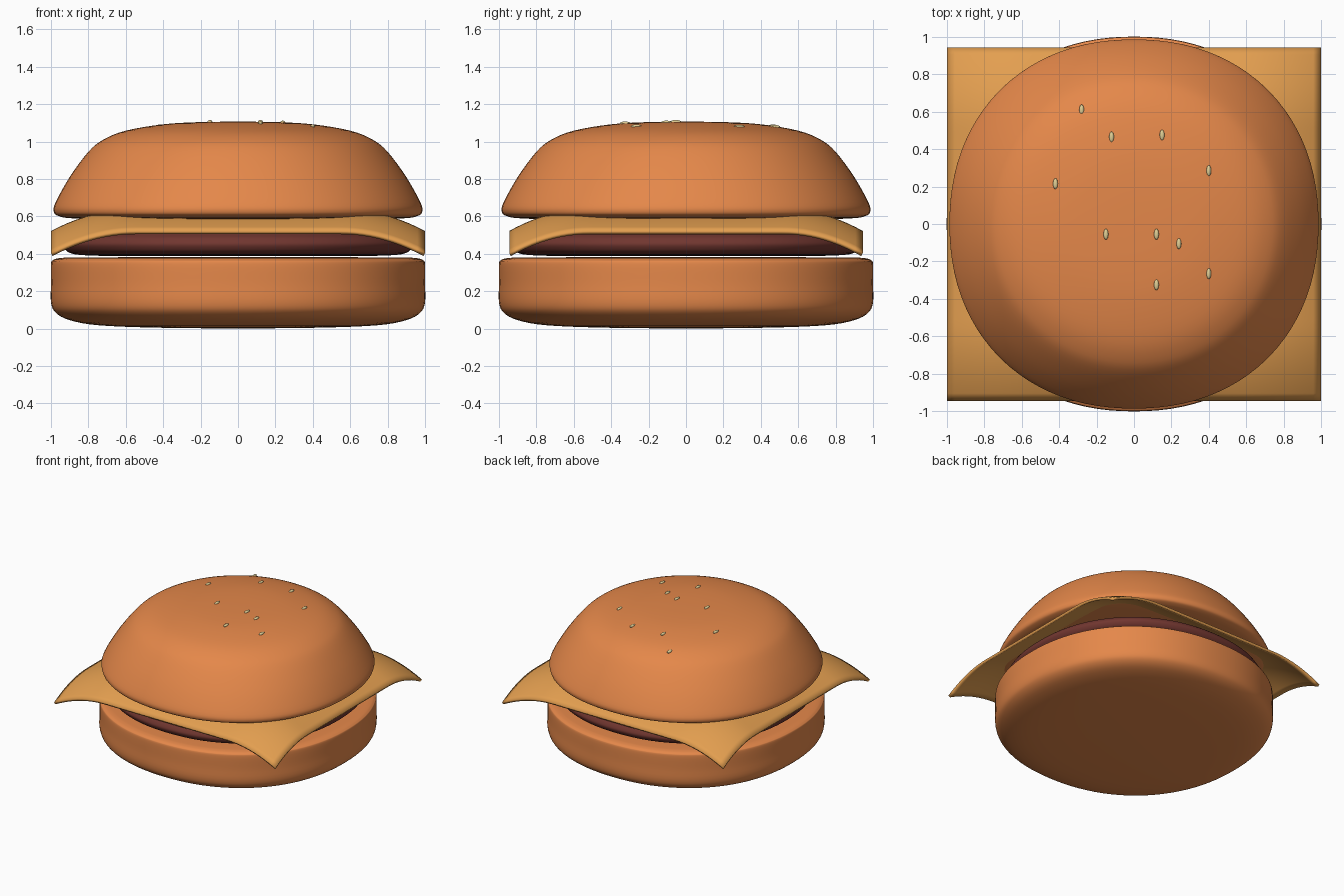
import bpy, bmesh, math
from mathutils import Vector
from mathutils.bvhtree import BVHTree

old = bpy.data.objects.get("Cube")
if old:
    bpy.data.objects.remove(old, do_unlink=True)


def material(name, rgb):
    m = bpy.data.materials.new(name)
    m.use_nodes = True
    m.diffuse_color = (*rgb, 1)
    m.node_tree.nodes["Principled BSDF"].inputs["Base Color"].default_value = (*rgb, 1)
    return m


BREAD = material("toasted bread", (0.78, 0.245, 0.068))
CHEESE = material("yellow cheese", (0.77, 0.345, 0.08))
MEAT = material("brown meat", (0.165, 0.037, 0.029))
SEED = material("pale seed", (0.74, 0.62, 0.3))


def finish(name, bm, mat, angle=50):
    me = bpy.data.meshes.new(name)
    bm.to_mesh(me)
    bm.free()
    ob = bpy.data.objects.new(name, me)
    bpy.context.collection.objects.link(ob)
    me.materials.append(mat)
    bpy.ops.object.select_all(action="DESELECT")
    ob.select_set(True)
    bpy.context.view_layer.objects.active = ob
    bpy.ops.object.shade_smooth_by_angle(angle=math.radians(angle))
    return ob


def smooth_path(points, steps=4):
    """Catmull-Rom curve through (radius, height) points."""
    p = [Vector(q) for q in points]
    p = [p[0]] + p + [p[-1]]
    out = []
    for a, b, c, d in zip(p, p[1:], p[2:], p[3:]):
        for i in range(steps):
            t = i / steps
            out.append(0.5 * (2 * b + (c - a) * t + (2 * a - 5 * b + 4 * c - d) * t ** 2
                              + (3 * b - a - 3 * c + d) * t ** 3))
    return out + [p[-1]]


def rounded_body(points, power=lambda z: 2.17, segments=96):
    """Sweep a profile round z along a slightly squared circle."""
    bm = bmesh.new()
    rings = []
    for r, z in smooth_path(points):
        ring = []
        for i in range(segments):
            a = math.tau * i / segments
            c, s = math.cos(a), math.sin(a)
            n = power(z)
            k = max(r, 0) * (abs(c) ** n + abs(s) ** n) ** (-1 / n)
            ring.append(bm.verts.new((k * c, k * s, z)))
        rings.append(ring)
    for lo, hi in zip(rings, rings[1:]):
        for i in range(segments):
            j = (i + 1) % segments
            bm.faces.new((lo[i], lo[j], hi[j], hi[i]))
    bmesh.ops.remove_doubles(bm, verts=bm.verts, dist=1e-5)
    bmesh.ops.recalc_face_normals(bm, faces=bm.faces)
    return bm


# Bottom bun
finish("bottom_bun", rounded_body([
    (0, 0), (0.45, 0.005), (0.75, 0.018), (0.9, 0.045), (0.975, 0.085), (1, 0.14),
    (1, 0.24), (1, 0.345), (0.99, 0.365), (0.965, 0.375), (0.92, 0.379), (0.75, 0.381),
    (0, 0.382)]), BREAD)

# Patty
finish("patty", rounded_body([
    (0, 0.388), (0.6, 0.388), (0.82, 0.392), (0.9, 0.405), (0.93, 0.435),
    (0.93, 0.465), (0.89, 0.5), (0.75, 0.53), (0, 0.55)]), MEAT)

# Cheese slice: flat in the middle, drooping along each side and twice at corners
HALF_X, HALF_Y = 1.0, 0.945


def droop(t):
    return 0.118 * (max(abs(t) - 0.55, 0) / 0.45) ** 2


bm = bmesh.new()
bmesh.ops.create_grid(bm, x_segments=48, y_segments=48, size=1)
for v in bm.verts:
    x, y = v.co.x, v.co.y
    v.co = (x * HALF_X, y * HALF_Y, 0.64 - droop(x) - droop(y))
cheese = finish("cheese_slice", bm, CHEESE)
mod = cheese.modifiers.new("thickness", "SOLIDIFY")
mod.thickness = 0.02
mod.offset = -1

# Top bun, rounder towards the crown
bm = rounded_body([
    (0, 0.58), (0.6, 0.582), (0.88, 0.589), (0.96, 0.602), (0.985, 0.625), (0.975, 0.675),
    (0.9, 0.81), (0.8, 0.945), (0.72, 1.01), (0.6, 1.058), (0.4, 1.092), (0.2, 1.104),
    (0, 1.106)], power=lambda z: 2.17 - 0.17 * max(z - 0.62, 0) / 0.48)
crown = BVHTree.FromBMesh(bm)
finish("top_bun", bm, BREAD)

# Sesame seeds half sunk into the crown
SPOTS = [(-0.28, 0.61), (-0.12, 0.465), (0.15, 0.475), (0.4, 0.285), (-0.42, 0.215),
         (-0.15, -0.055), (0.12, -0.055), (0.24, -0.105), (0.4, -0.265), (0.12, -0.325)]
for i, (x, y) in enumerate(SPOTS):
    hit = crown.ray_cast(Vector((x, y, 2)), Vector((0, 0, -1)))[0]
    bm = bmesh.new()
    bmesh.ops.create_uvsphere(bm, u_segments=16, v_segments=8, radius=1)
    bmesh.ops.scale(bm, vec=(0.013, 0.029, 0.01), verts=bm.verts)
    bmesh.ops.translate(bm, vec=hit, verts=bm.verts)
    finish(f"seed_{i + 1}", bm, SEED, 80)
